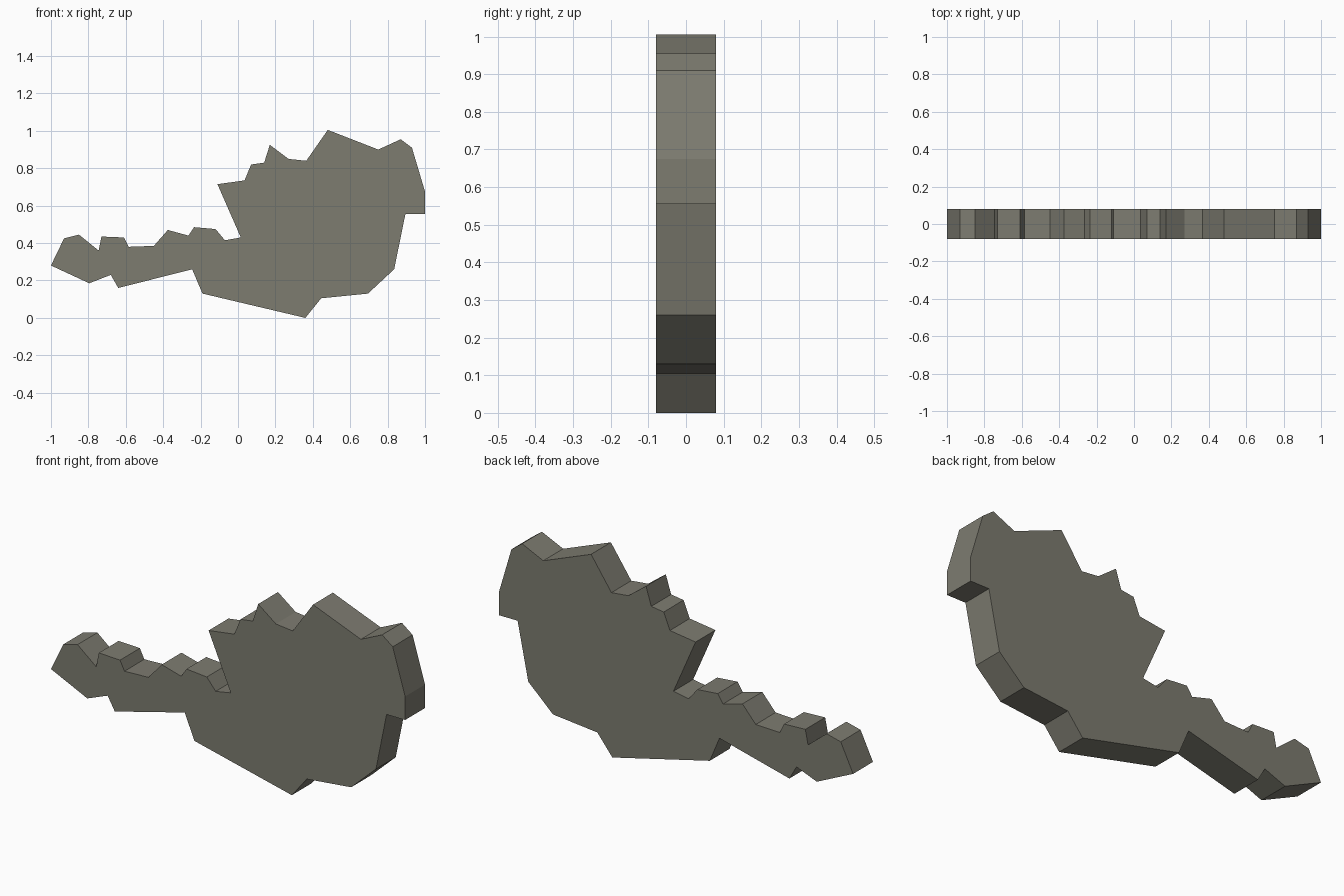
import bpy
import bmesh

HALF_DEPTH = 0.08

# Remove the default cube
default = bpy.data.objects.get("Cube")
if default:
    bpy.data.objects.remove(default, do_unlink=True)


def make_material(name, colour):
    mat = bpy.data.materials.new(name)
    mat.use_nodes = True
    mat.diffuse_color = colour
    mat.node_tree.nodes["Principled BSDF"].inputs["Base Color"].default_value = colour
    return mat


def extrude_outline(name, outline, half_depth, material):
    """Fill an x-z outline and extrude it along y into a flat-sided slab."""
    bm = bmesh.new()
    front = bm.faces.new([bm.verts.new((x, -half_depth, z)) for x, z in outline])
    result = bmesh.ops.extrude_face_region(bm, geom=[front], use_keep_orig=True)
    back = [v for v in result["geom"] if isinstance(v, bmesh.types.BMVert)]
    bmesh.ops.translate(bm, verts=back, vec=(0, 2 * half_depth, 0))
    bmesh.ops.recalc_face_normals(bm, faces=bm.faces)
    mesh = bpy.data.meshes.new(name)
    bm.to_mesh(mesh)
    bm.free()
    mesh.materials.append(material)
    obj = bpy.data.objects.new(name, mesh)
    bpy.context.collection.objects.link(obj)
    return obj


# Notched upper edge of the narrow arm, from its tip to the inner corner
arm_top = [
    (-1, .28), (-.93, .425), (-.85, .445), (-.745, .36), (-.73, .435),
    (-.61, .43), (-.585, .38), (-.45, .385), (-.375, .47), (-.265, .44),
    (-.235, .485), (-.12, .475), (-.07, .415), (.015, .43),
]
# Stepped crest of the broad body
body_top = [
    (-.11, .715), (.035, .735), (.07, .82), (.14, .83), (.17, .925),
    (.27, .85), (.365, .84), (.48, 1.005), (.75, .9), (.87, .955), (.93, .91),
]
# Outer end and underside of the body
body_bottom = [
    (1, .675), (1, .555), (.895, .555), (.835, .26), (.695, .13),
    (.445, .105), (.36, 0), (-.19, .13), (-.245, .26),
]
# Underside of the arm
arm_bottom = [(-.64, .16), (-.68, .23), (-.795, .185)]

stone = make_material("stone_grey", (.205, .2, .163, 1))
extrude_outline("stone_slab", arm_top + body_top + body_bottom + arm_bottom,
                HALF_DEPTH, stone)
